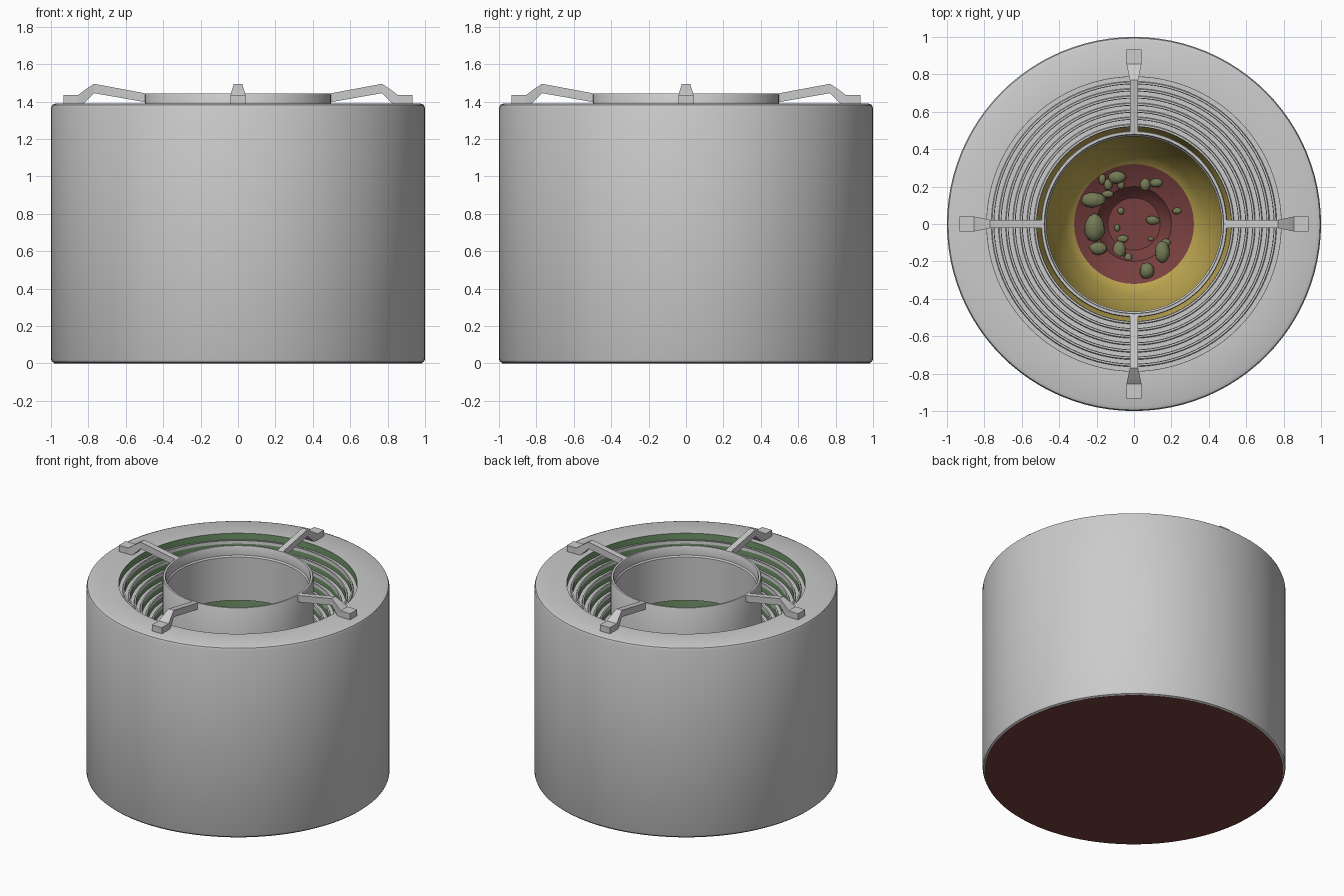
import bpy, bmesh, math, random
from mathutils import Vector, Matrix

if "Cube" in bpy.data.objects:
    bpy.data.objects.remove(bpy.data.objects["Cube"])

random.seed(4)


def material(name, rgb):
    m = bpy.data.materials.new(name)
    m.diffuse_color = (*rgb, 1)
    m.use_nodes = True
    m.node_tree.nodes["Principled BSDF"].inputs["Base Color"].default_value = m.diffuse_color
    return m


GREEN = material("green", (0.16, 0.30, 0.14))
YELLOW = material("yellow", (0.50, 0.38, 0.08))
RED = material("red", (0.19, 0.05, 0.05))
OLIVE = material("olive", (0.17, 0.19, 0.09))


def finish(name, bm, mat=None, smooth=True):
    me = bpy.data.meshes.new(name)
    bm.to_mesh(me)
    bm.free()
    ob = bpy.data.objects.new(name, me)
    bpy.context.collection.objects.link(ob)
    if mat:
        me.materials.append(mat)
    if smooth:
        bpy.ops.object.select_all(action='DESELECT')
        ob.select_set(True)
        bpy.context.view_layer.objects.active = ob
        bpy.ops.object.shade_smooth_by_angle(angle=math.radians(35))
    return ob


def lathe(name, profile, mat=None, closed=False, n=96):
    """Spin an (r, z) profile about z; radius 0 makes a pole."""
    bm = bmesh.new()
    rows = []
    for r, z in profile:
        if r == 0:
            rows.append([bm.verts.new((0, 0, z))] * n)
        else:
            rows.append([bm.verts.new((r * math.cos(a), r * math.sin(a), z))
                         for a in (2 * math.pi * k / n for k in range(n))])
    pairs = list(zip(rows, rows[1:]))
    if closed:
        pairs.append((rows[-1], rows[0]))
    for lo, hi in pairs:
        for k in range(n):
            j = (k + 1) % n
            quad = dict.fromkeys((lo[k], lo[j], hi[j], hi[k]))
            bm.faces.new(list(quad))
    return finish(name, bm, mat)


# outer drum with rounded edges
lathe("outer_drum", [(0.98, 0.002), (0.994, 0.008), (1, 0.022), (1, 1.365),
                     (0.994, 1.382), (0.975, 1.39), (0.787, 1.39)])

# red underside
lathe("base_plate", [(0, 0), (0.985, 0), (0.98, 0.004)][::-1], RED)

# stepped liner: green risers with grey lipped rings on the treads
STEPS, R0, DR, Z0, DZ = 7, 0.787, 0.038, 1.39, 0.048
liner = []
for i in range(STEPS):
    r, z = R0 - i * DR, Z0 - i * DZ
    liner += [(r, z), (r, z - DZ)]
    t = z - DZ
    lathe(f"tread_ring_{i + 1}",
          [(r - 0.001, t + 0.002), (r - DR + 0.014, t + 0.002), (r - DR + 0.010, t + 0.012),
           (r - DR, t + 0.012), (r - DR - 0.002, t - 0.010), (r - 0.001, t - 0.010)],
          closed=True)
rb, zb = R0 - STEPS * DR, Z0 - STEPS * DZ
liner += [(rb, zb), (rb, zb - 0.12)]
lathe("stepped_liner", liner[::-1][::-1], GREEN)

# yellow funnel below the steps
lathe("funnel", [(rb, zb - 0.12), (0.50, 0.88), (0.46, 0.68), (0.42, 0.54),
                 (0.37, 0.45), (0.345, 0.41), (0.32, 0.39)], YELLOW)

# red bowl at the bottom of the funnel
BOWL = [(0.33, 0.39), (0.27, 0.355), (0.20, 0.33), (0.175, 0.29), (0.14, 0.26), (0, 0.25)]
lathe("bowl_floor", BOWL, RED)


def bowl_z(r):
    for (ra, za), (rc, zc) in zip(BOWL, BOWL[1:]):
        if rc <= r <= ra:
            return zc + (za - zc) * (r - rc) / (ra - rc)
    return BOWL[0][1]


# loose stones: x, y, half width, half depth
STONES = [(-.22, .13, .068, .042), (-.21, -.02, .056, .08), (-.19, -.13, .05, .036),
          (-.08, -.14, .035, .05), (.15, -.15, .04, .06), (.07, -.25, .042, .045),
          (-.09, .25, .05, .035), (.06, .21, .03, .035), (.12, .22, .035, .024),
          (.10, .02, .037, .024), (.23, .07, .026, .018), (.17, -.10, .028, .022),
          (-.06, -.08, .03, .022), (-.07, .07, .018, .02), (-.14, .16, .032, .02),
          (-.14, .21, .024, .03), (-.07, .21, .02, .026), (-.17, .24, .02, .03),
          (-.09, -.02, .015, .02), (-.03, -.18, .02, .025), (.09, -.08, .016, .012)]
for i, (x, y, sx, sy) in enumerate(STONES):
    bm = bmesh.new()
    bmesh.ops.create_icosphere(bm, subdivisions=2, radius=1)
    for v in bm.verts:
        v.co *= random.uniform(0.92, 1.06)
    h = 0.75 * min(sx, sy)
    bmesh.ops.transform(bm, matrix=Matrix.Diagonal((sx, sy, h, 1)), verts=bm.verts)
    bmesh.ops.translate(bm, verts=bm.verts,
                        vec=Vector((x, y, bowl_z(math.hypot(x, y)) + 0.5 * h)))
    finish(f"stone_{i + 1}", bm, OLIVE)

# central tube with an inner ledge
lathe("central_tube", [(0.498, 1.05), (0.498, 1.435), (0.494, 1.442), (0.480, 1.442),
                       (0.476, 1.435), (0.476, 1.375), (0.468, 1.365), (0.468, 1.05)],
      closed=True)

# four bent brackets: radius, top z, bottom z, half width
BRACKET = [(0.932, 1.435, 1.388, 0.040), (0.855, 1.435, 1.388, 0.040),
           (0.825, 1.458, 1.39, 0.034), (0.770, 1.495, 1.445, 0.022),
           (0.485, 1.442, 1.395, 0.022)]
for i in range(4):
    bm = bmesh.new()
    rings = [[bm.verts.new(p) for p in ((r, -w, b), (r, w, b), (r, w, t), (r, -w, t))]
             for r, t, b, w in BRACKET]
    for a, c in zip(rings, rings[1:]):
        for k in range(4):
            j = (k + 1) % 4
            bm.faces.new((a[k], a[j], c[j], c[k]))
    bm.faces.new(rings[0])
    bm.faces.new(rings[-1][::-1])
    bmesh.ops.recalc_face_normals(bm, faces=bm.faces)
    bmesh.ops.rotate(bm, verts=bm.verts, cent=(0, 0, 0),
                     matrix=Matrix.Rotation(i * math.pi / 2, 3, 'Z'))
    finish(f"bracket_{i + 1}", bm, smooth=False)

# consistent facing: open inner surfaces face the axis or upwards, drum faces out
for ob in bpy.data.objects:
    me = ob.data
    if ob.name in {"stepped_liner", "funnel", "bowl_floor", "outer_drum", "base_plate"}:
        s = 0.0
        for p in me.polygons:
            c, nrm = p.center, p.normal
            radial = Vector((c.x, c.y, 0)).normalized().dot(nrm)
            s += p.area * {"outer_drum": radial, "base_plate": -nrm.z}.get(
                ob.name, nrm.z - radial)
        if s < 0:
            me.flip_normals()
    elif ob.name.startswith(("tread", "central")):
        bm = bmesh.new()
        bm.from_mesh(me)
        bmesh.ops.recalc_face_normals(bm, faces=bm.faces)
        bm.to_mesh(me)
        bm.free()
